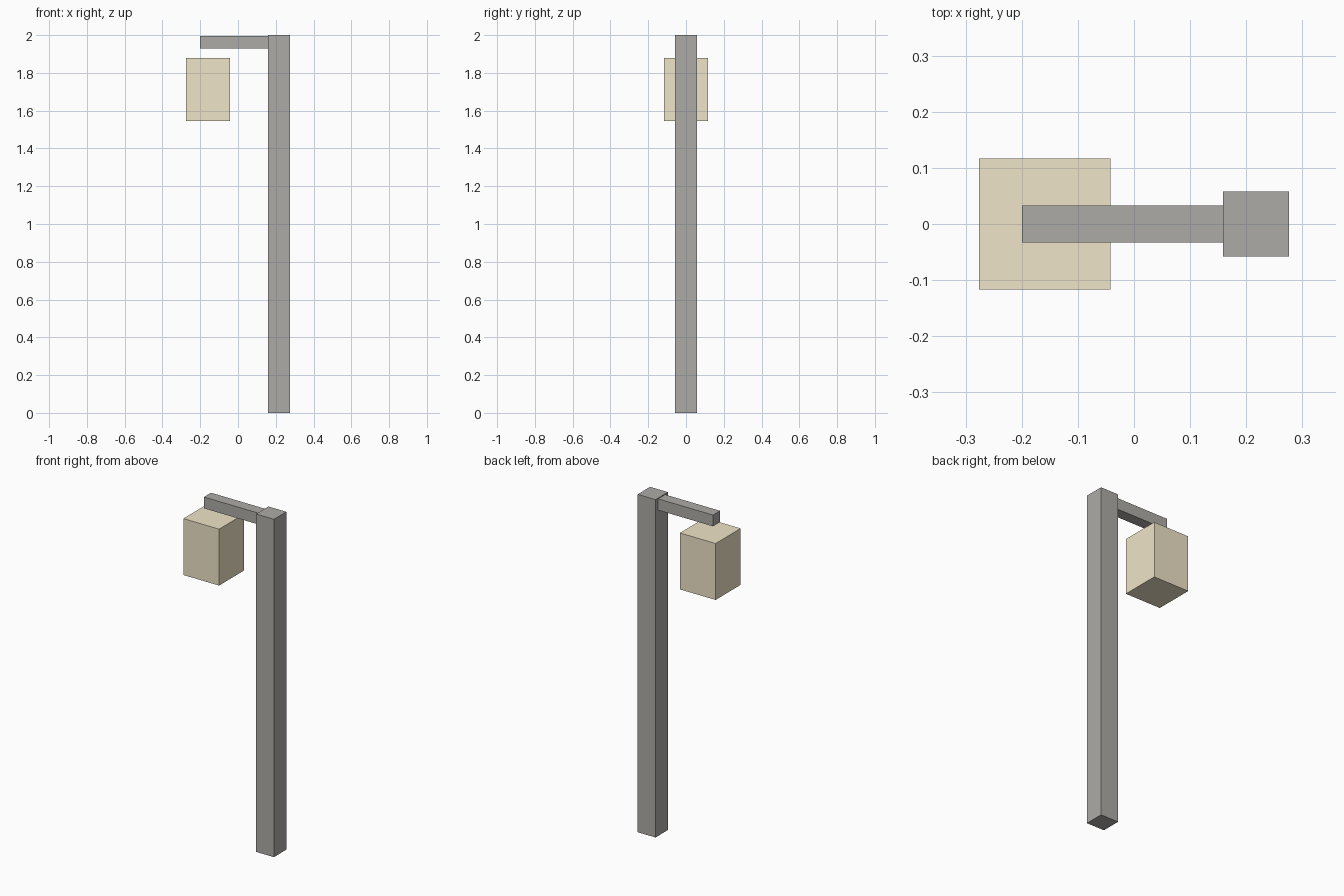
import bpy

if "Cube" in bpy.data.objects:
    bpy.data.objects.remove(bpy.data.objects["Cube"])


def material(name, color):
    mat = bpy.data.materials.new(name)
    mat.diffuse_color = (*color, 1)
    mat.use_nodes = True
    mat.node_tree.nodes["Principled BSDF"].inputs["Base Color"].default_value = mat.diffuse_color
    return mat


def box(name, low, high, mat):
    """Axis-aligned box between two opposite corners."""
    centre = [(a + b) / 2 for a, b in zip(low, high)]
    bpy.ops.mesh.primitive_cube_add(size=1, location=centre)
    obj = bpy.context.object
    obj.name = name
    obj.scale = [b - a for a, b in zip(low, high)]
    bpy.ops.object.transform_apply(location=False, rotation=False, scale=True)
    obj.data.materials.append(mat)
    return obj


dark = material("dark_metal", (0.42, 0.41, 0.39))
glow = material("warm_lamp", (0.87, 0.78, 0.58))

# Upright post
box("post", (0.159, -0.058, 0), (0.276, 0.058, 2), dark)

# Arm reaching out from the post's top
box("arm", (-0.2, -0.033, 1.928), (0.159, 0.033, 1.995), dark)

# Lantern floating below the arm's end
box("lantern", (-0.276, -0.117, 1.545), (-0.042, 0.117, 1.879), glow)
